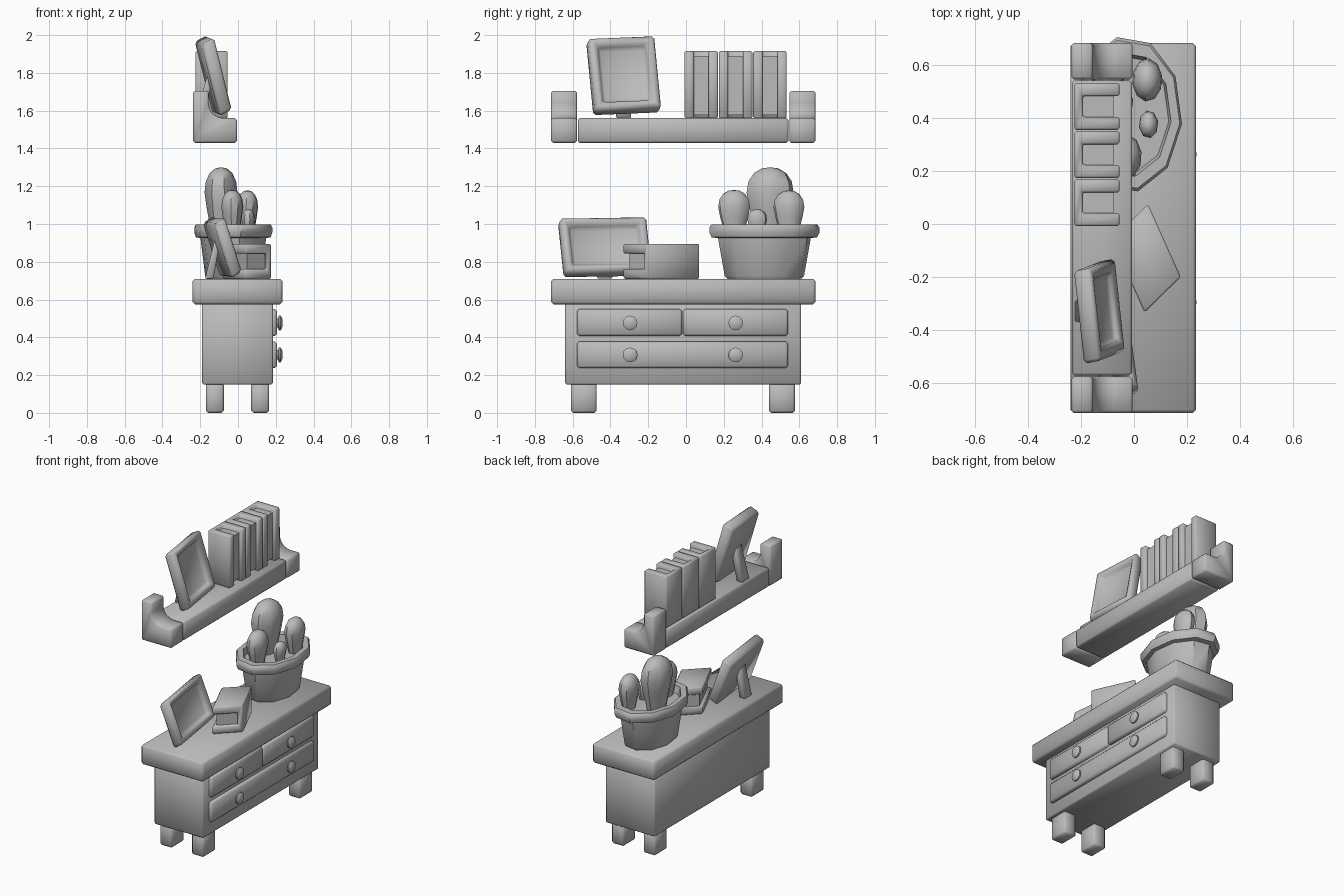
import bpy, bmesh, math
from mathutils import Matrix, Vector

if "Cube" in bpy.data.objects:
    bpy.data.objects.remove(bpy.data.objects["Cube"], do_unlink=True)

grey = bpy.data.materials.new("plain_grey")
grey.use_nodes = True
grey.diffuse_color = (0.5, 0.5, 0.5, 1)
grey.node_tree.nodes["Principled BSDF"].inputs["Base Color"].default_value = (0.5, 0.5, 0.5, 1)

# Small ornaments are narrowed along x
NARROW = Matrix.Diagonal((0.7, 1, 1, 1))


def finish(name, bm, bevel=0.0, angle=50):
    """Bevel the hard edges, then turn the bmesh into a shaded object."""
    bmesh.ops.recalc_face_normals(bm, faces=bm.faces[:])
    if bevel:
        hard = [e for e in bm.edges if e.calc_face_angle(0) > math.radians(45)]
        bmesh.ops.bevel(bm, geom=hard, offset=bevel, segments=1,
                        affect='EDGES', clamp_overlap=True)
    mesh = bpy.data.meshes.new(name)
    bm.to_mesh(mesh)
    bm.free()
    mesh.materials.append(grey)
    obj = bpy.data.objects.new(name, mesh)
    bpy.context.collection.objects.link(obj)
    bpy.ops.object.select_all(action='DESELECT')
    obj.select_set(True)
    bpy.context.view_layer.objects.active = obj
    bpy.ops.object.shade_smooth_by_angle(angle=math.radians(angle))
    return obj


def box(name, x, y, z, bevel=0.01, matrix=Matrix()):
    bm = bmesh.new()
    size = Matrix.Diagonal((x[1] - x[0], y[1] - y[0], z[1] - z[0], 1))
    centre = Matrix.Translation((sum(x) / 2, sum(y) / 2, sum(z) / 2))
    bmesh.ops.create_cube(bm, size=1, matrix=matrix @ centre @ size)
    return finish(name, bm, bevel)


def prism(name, profile, low, high, bevel=0.01, axis='y', matrix=Matrix()):
    """Extrude an outline along y (outline in x, z) or along z (outline in x, y)."""
    bm = bmesh.new()
    place = (lambda a, b, t: (a, t, b)) if axis == 'y' else (lambda a, b, t: (a, b, t))
    face = bm.faces.new([bm.verts.new(place(a, b, low)) for a, b in profile])
    out = bmesh.ops.extrude_face_region(bm, geom=[face])
    moved = [v for v in out["geom"] if isinstance(v, bmesh.types.BMVert)]
    bmesh.ops.translate(bm, verts=moved, vec=place(0, 0, high - low))
    bm.transform(matrix)
    return finish(name, bm, bevel)


def lathe(name, profile, sides, matrix, turn=0.0, angle=40):
    """Spin (radius, height) points around z."""
    bm = bmesh.new()
    rings = []
    for r, h in profile:
        if r == 0:
            rings.append([bm.verts.new((0, 0, h))] * sides)
        else:
            angles = [turn + math.tau * i / sides for i in range(sides)]
            rings.append([bm.verts.new((r * math.cos(a), r * math.sin(a), h)) for a in angles])
    for a, b in zip(rings, rings[1:]):
        for i in range(sides):
            j = (i + 1) % sides
            bm.faces.new(list(dict.fromkeys((a[i], a[j], b[j], b[i]))))
    bm.transform(matrix)
    return finish(name, bm, 0, angle)


def picture_frame(name, centre, width, height, depth, border, yaw, lean, roll):
    bm = bmesh.new()
    bmesh.ops.create_cube(bm, size=1, matrix=Matrix.Diagonal((depth, width, height, 1)))
    front = [f for f in bm.faces if f.normal.x > 0.9]
    bmesh.ops.inset_region(bm, faces=front, thickness=border)
    bmesh.ops.inset_region(bm, faces=front, thickness=0.015, depth=-depth * 0.45)
    turn = [Matrix.Rotation(math.radians(a), 4, k)
            for a, k in ((yaw, 'Z'), (-lean, 'Y'), (roll, 'X'))]
    bm.transform(Matrix.Translation(centre) @ NARROW @ turn[0] @ turn[1] @ turn[2])
    finish(name, bm, 0.013)


def book(name, origin, across, thick, tall):
    """Cover and page block made in a unit cube, then laid along three edges."""
    m = Matrix((across, thick, tall)).transposed().to_4x4()
    m.translation = Vector(origin)
    outline = [(0, 0), (1, 0), (1, 0.28), (0.18, 0.28),
               (0.18, 0.72), (1, 0.72), (1, 1), (0, 1)]
    prism(name + "_cover", outline, 0, 1, 0.007, 'z', m)
    box(name + "_pages", (0.1, 0.88), (0.2, 0.8), (0.05, 0.93), 0, m)


# Dresser
box("dresser_top", (-0.24, 0.235), (-0.715, 0.685), (0.575, 0.71), 0.013)
box("dresser_body", (-0.19, 0.185), (-0.64, 0.61), (0.15, 0.58), 0.008)
for side, y in (("right", -0.61), ("left", 0.44)):
    for place, x in (("back", -0.17), ("front", 0.07)):
        box(f"leg_{place}_{side}", (x, x + 0.095), (y, y + 0.137), (0, 0.16), 0.012)

# Drawers and knobs
drawers = {"upper_drawer_a": (-0.577, -0.02, 0.407, 0.55),
           "upper_drawer_b": (-0.015, 0.54, 0.407, 0.55),
           "lower_drawer": (-0.577, 0.54, 0.237, 0.378)}
for name, (y0, y1, z0, z1) in drawers.items():
    box(name, (0.16, 0.207), (y0, y1), (z0, z1), 0.012)
knob = [(0, 0), (0.025, 0), (0.025, 0.012), (0.039, 0.016),
        (0.039, 0.025), (0.026, 0.034), (0, 0.036)]
for y in (-0.296, 0.263):
    for z in (0.307, 0.476):
        spot = Matrix.Translation((0.2, y, z)) @ Matrix.Rotation(math.pi / 2, 4, 'Y')
        lathe("drawer_knob", knob, 12, spot)

# Wall shelf with curved end brackets
box("shelf_board", (-0.235, -0.007), (-0.573, 0.542), (1.43, 1.56), 0.01)
curve = [(-0.075 + 0.08 * math.cos(a), 1.64 + 0.08 * math.sin(a))
         for a in (math.pi * (1 + i / 10) for i in range(6))]
bracket = [(-0.237, 1.43), (-0.237, 1.705), (-0.155, 1.705)] + curve + [(-0.005, 1.56), (-0.005, 1.43)]
for side, y in (("right", -0.715), ("left", 0.547)):
    prism("shelf_bracket_" + side, bracket, y, y + 0.138, 0.01)

# Books
for i in range(3):
    book(f"shelf_book_{i + 1}", (-0.225, -0.008 + 0.182 * i, 1.56),
         (0.17, 0, 0), (0, 0.177, 0), (0, 0, 0.355))
book("lying_book", (0.053, 0.075, 0.71), (-0.137, -0.135, 0), (0, 0, 0.185), (0.124, -0.275, 0))

# Picture frames with struts behind
picture_frame("shelf_frame", (-0.131, -0.33, 1.785), 0.355, 0.405, 0.1, 0.06, 8, 20, 2.5)
prism("shelf_frame_strut", [(-0.16, 1.8), (-0.225, 1.561), (-0.18, 1.561), (-0.14, 1.74)],
      -0.37, -0.29, 0.005)
picture_frame("dresser_frame", (-0.083, -0.43, 0.877), 0.465, 0.315, 0.09, 0.055, 10.5, 25, 1)
prism("dresser_frame_strut", [(-0.12, 0.93), (-0.175, 0.711), (-0.13, 0.711), (-0.1, 0.88)],
      -0.47, -0.39, 0.005)

# Flower pot
pot = [(0, 0.71), (0.2, 0.71), (0.214, 0.725), (0.25, 0.925), (0.285, 0.93), (0.297, 0.955),
       (0.297, 0.982), (0.285, 0.997), (0.238, 0.997), (0.225, 0.95), (0, 0.95)]
lathe("plant_pot", pot, 10, Matrix.Translation((-0.025, 0.415, 0)) @ NARROW, math.radians(-7))

# Cacti: x, y, radius, top height, ribs
shape = [(0.55, 0), (0.7, 0.2), (0.88, 0.43), (1, 0.64), (0.92, 0.8), (0.68, 0.92), (0.35, 0.985), (0, 1)]
cacti = {"cactus_tall": (-0.09, 0.445, 0.127, 1.3, 8),
         "cactus_right": (-0.03, 0.255, 0.085, 1.18, 10),
         "cactus_left": (0.05, 0.545, 0.082, 1.178, 10),
         "cactus_small": (0.055, 0.377, 0.053, 1.078, 8)}
for name, (x, y, r, top, ribs) in cacti.items():
    base = 0.93
    profile = [(r * a, base + (top - base) * b) for a, b in shape]
    lathe(name, profile, ribs, Matrix.Translation((x, y, 0)) @ NARROW, 0.2)
